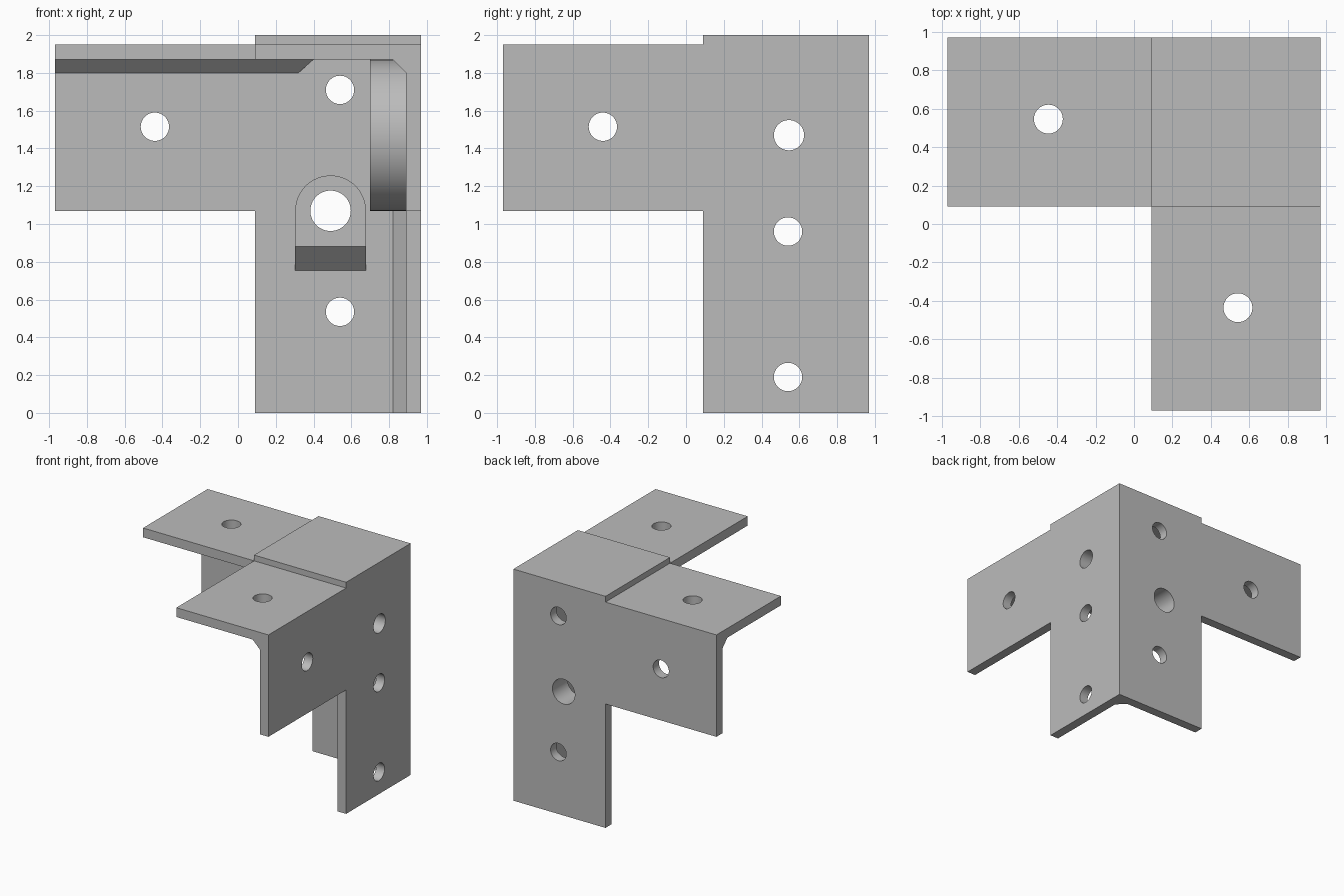
import bpy
import bmesh
import math

cube = bpy.data.objects.get("Cube")
if cube:
    bpy.data.objects.remove(cube, do_unlink=True)

grey = bpy.data.materials.new("plain_grey")
grey.use_nodes = True
grey.diffuse_color = (0.5, 0.5, 0.5, 1)
grey.node_tree.nodes["Principled BSDF"].inputs["Base Color"].default_value = (0.5, 0.5, 0.5, 1)

E = 0.97              # outer face
I = 0.89              # inner face of the walls
L = 0.09              # edge of the square corner section
ARM = 1.07            # underside of the arms
ROOF = 1.87           # underside of the top plate
C = 0.07              # fillet strip size
AXES = {"x": lambda u, v, w: (w, u, v),
        "y": lambda u, v, w: (u, w, v),
        "z": lambda u, v, w: (u, v, w)}


def prism(name, profile, axis, a, b):
    """Extrude a closed profile along an axis from a to b."""
    place = AXES[axis]
    bm = bmesh.new()
    ends = [[bm.verts.new(place(u, v, w)) for u, v in profile] for w in (a, b)]
    bm.faces.new(ends[0])
    bm.faces.new(ends[1])
    n = len(profile)
    for i in range(n):
        j = (i + 1) % n
        bm.faces.new((ends[0][i], ends[0][j], ends[1][j], ends[1][i]))
    bmesh.ops.recalc_face_normals(bm, faces=bm.faces)
    mesh = bpy.data.meshes.new(name)
    bm.to_mesh(mesh)
    bm.free()
    mesh.materials.append(grey)
    obj = bpy.data.objects.new(name, mesh)
    bpy.context.collection.objects.link(obj)
    return obj


def arc(u, v, r, turn=2 * math.pi, n=64):
    count = n if turn > 6 else n + 1
    return [(u + r * math.cos(turn * i / n), v + r * math.sin(turn * i / n))
            for i in range(count)]


def activate(obj):
    bpy.ops.object.select_all(action="DESELECT")
    obj.select_set(True)
    bpy.context.view_layer.objects.active = obj


def drill(obj, axis, holes):
    """Cut round holes (u, v, radius) right through a part."""
    for u, v, r in holes:
        cutter = prism("hole_cutter", arc(u, v, r), axis, -1.5, 2.5)
        cutter.hide_render = True
        mod = obj.modifiers.new("hole", "BOOLEAN")
        mod.operation = "DIFFERENCE"
        mod.solver = "EXACT"
        mod.object = cutter
        activate(obj)
        bpy.ops.object.modifier_apply(modifier=mod.name)
        bpy.data.objects.remove(cutter, do_unlink=True)


def wall(inner):
    """Upright wall outline: a leg with an arm to one side."""
    return [(L, 0), (inner, 0), (inner, ROOF), (-E, ROOF), (-E, ARM), (L, ARM)]


# Upright walls
R = 0.075
back_wall = prism("back_wall", wall(E), "y", I, E)
big_hole = (0.49, ARM, 0.107)
drill(back_wall, "y", [(-0.44, 1.515, R), (0.54, 1.71, R), (0.54, 0.535, R), big_hole])

side_wall = prism("side_wall", wall(I), "x", I, E)
axle_hole = (0.545, 1.47, 0.08)
drill(side_wall, "x", [(-0.44, 1.515, R), (0.54, 0.96, R), (0.54, 0.19, R), axle_hole])

# Top plate and its raised corner pad
top_plate = prism("top_plate", [(-E, E), (-E, L), (L, L), (L, -E), (E, -E), (E, E)],
                  "z", ROOF, 1.95)
drill(top_plate, "z", [(-0.445, 0.545, R), (0.54, -0.435, R)])
corner_pad = prism("corner_pad", [(L, L), (E, L), (E, E), (L, E)], "z", 1.95, 2)

# Arched boss on the back wall with a sloped lower end
arched_boss = prism("arched_boss",
                    arc(0.49, ARM, 0.187, math.pi, 32) + [(0.303, 0.755), (0.677, 0.755)],
                    "y", I - 0.125, I)
for vert in arched_boss.data.vertices:
    if vert.co.z < 0.8 and vert.co.y < I - 0.05:
        vert.co.z = 0.88
drill(arched_boss, "y", [big_hole])

# Round boss on the side wall
round_boss = prism("round_boss", arc(0.545, 1.47, 0.4, n=96), "x", 0.70, I)
drill(round_boss, "x", [axle_hole])

# Sloped strips along the inside corners
upper = [(I, ROOF), (I - C, ROOF), (I, ROOF - C)]
back_strip = prism("back_fillet_strip", upper, "x", -E, 0.40)
for vert in back_strip.data.vertices:
    if vert.co.x > 0 and vert.co.z < ROOF - 0.01:
        vert.co.x = 0.32
side_strip = prism("side_fillet_strip", upper, "y", -E, 0.545)
corner_strip = prism("corner_fillet_strip", [(I, I), (I - C, I), (I, I - C)], "z", 0, ROOF)

# Smooth the round surfaces only
for obj in (back_wall, side_wall, top_plate, arched_boss, round_boss):
    activate(obj)
    bpy.ops.object.shade_smooth_by_angle(angle=math.radians(30))
